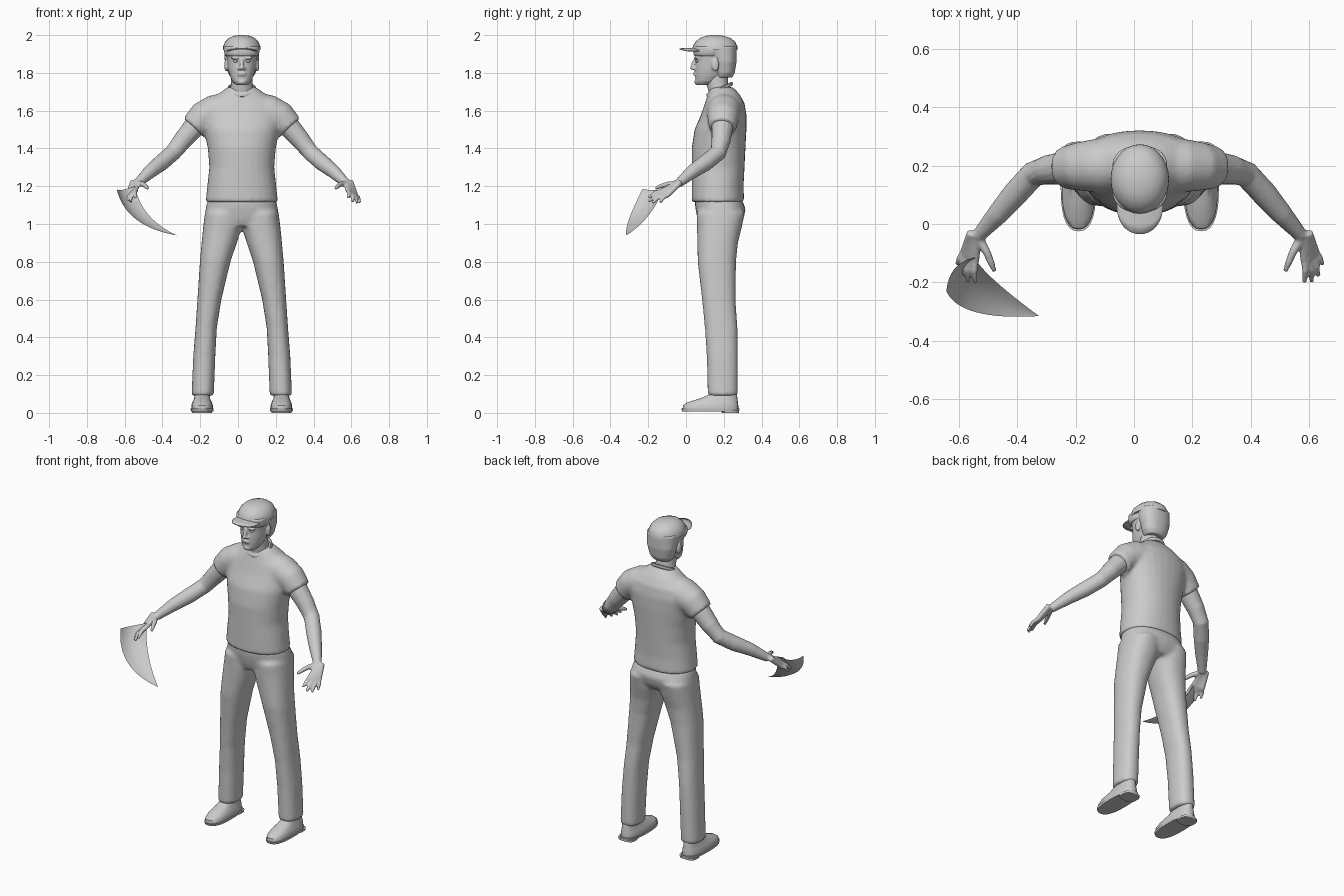
import bpy, bmesh, math
from mathutils import Vector, Matrix

cube = bpy.data.objects.get("Cube")
if cube:
    bpy.data.objects.remove(cube)

CENTRE = 0.02  # body midline

grey = bpy.data.materials.new("light grey")
grey.use_nodes = True
grey.diffuse_color = (0.6, 0.6, 0.6, 1)
grey.node_tree.nodes["Principled BSDF"].inputs["Base Color"].default_value = (0.6, 0.6, 0.6, 1)


def skin_rings(bm, rings, closed=False):
    """Bridge equal rings of points, capping the ends."""
    loops = [[bm.verts.new(p) for p in ring] for ring in rings]
    n = len(loops[0])
    pairs = list(zip(loops, loops[1:])) + ([(loops[-1], loops[0])] if closed else [])
    for a, b in pairs:
        for i in range(n):
            j = (i + 1) % n
            bm.faces.new((a[i], a[j], b[j], b[i]))
    if not closed:
        bm.faces.new(loops[0][::-1])
        bm.faces.new(loops[-1])


def loft(bm, sections, power=2.0, n=28):
    """Sections are (z, inner x, outer x, front y, back y)."""
    rings = []
    for z, x0, x1, y0, y1 in sections:
        ring = []
        for i in range(n):
            a = math.tau * i / n
            c, s = math.cos(a), math.sin(a)
            px = math.copysign(abs(c) ** (2 / power), c)
            py = math.copysign(abs(s) ** (2 / power), s)
            ring.append(((x0 + x1 + (x1 - x0) * px) / 2, (y0 + y1 + (y1 - y0) * py) / 2, z))
        rings.append(ring)
    skin_rings(bm, rings)


def tube(bm, path, n=14):
    """Path points are (x, y, z, radius)."""
    pts = [Vector(p[:3]) for p in path]
    rings = []
    for i, p in enumerate(pts):
        t = pts[min(i + 1, len(pts) - 1)] - pts[max(i - 1, 0)]
        q = t.to_track_quat('Z', 'Y')
        r = path[i][3]
        rings.append([p + q @ Vector((r * math.cos(math.tau * k / n), r * math.sin(math.tau * k / n), 0))
                      for k in range(n)])
    skin_rings(bm, rings)


def ball(bm, x, y, z, rx, ry, rz):
    m = Matrix.Translation((x, y, z)) @ Matrix.Diagonal((rx, ry, rz, 1))
    bmesh.ops.create_uvsphere(bm, u_segments=16, v_segments=10, radius=1, matrix=m)


def finish(name, bm, mirror=False, voxel=0, smooth=4):
    bmesh.ops.recalc_face_normals(bm, faces=bm.faces[:])
    me = bpy.data.meshes.new(name)
    bm.to_mesh(me)
    bm.free()
    me.materials.append(grey)
    ob = bpy.data.objects.new(name, me)
    ob.location.x = CENTRE
    bpy.context.collection.objects.link(ob)
    if mirror:
        ob.modifiers.new("mirror", 'MIRROR').use_mirror_merge = False
    if voxel:
        rm = ob.modifiers.new("blend", 'REMESH')
        rm.mode, rm.voxel_size, rm.use_smooth_shade = 'VOXEL', voxel, True
        sm = ob.modifiers.new("soften", 'SMOOTH')
        sm.factor, sm.iterations = 0.5, smooth
    bpy.ops.object.select_all(action='DESELECT')
    ob.select_set(True)
    bpy.context.view_layer.objects.active = ob
    bpy.ops.object.shade_smooth_by_angle(angle=math.radians(40))
    return ob


# Shirt: torso and both sleeves blended together
bm = bmesh.new()
loft(bm, [(z, -w, w, f, b) for z, w, f, b in [
    (1.115, .192, .03, .308), (1.2, .183, .03, .305), (1.3, .172, .03, .31), (1.4, .18, .03, .315),
    (1.5, .2, .045, .32), (1.58, .215, .08, .32), (1.64, .19, .1, .31), (1.685, .13, .115, .285),
    (1.725, .075, .13, .25)]], 2.2)
for s in (-1, 1):
    tube(bm, [(s * .09, .2, 1.6, .095), (s * .15, .2, 1.59, .092),
              (s * .205, .197, 1.565, .084), (s * .257, .193, 1.51, .073)], 20)
finish("shirt", bm, voxel=.011, smooth=6)

# Shirt collar
bm = bmesh.new()
rings = []
for i in range(32):
    a = math.tau * i / 32
    out = Vector((math.cos(a), math.sin(a), 0))
    base = Vector((.072 * out.x, .178 + .064 * out.y, 1.712 + .03 * out.y))
    rings.append([base + out * .006 * math.cos(k) + Vector((0, 0, .011 * math.sin(k)))
                  for k in [math.tau * j / 8 for j in range(8)]])
skin_rings(bm, rings, closed=True)
finish("collar", bm)

# Trousers: hips and both legs blended together
bm = bmesh.new()
loft(bm, [(.99, -.17, .17, .075, .28), (1.03, -.195, .195, .06, .305), (1.08, -.192, .192, .05, .317),
          (1.13, -.18, .18, .045, .295)], 2.3)
leg = [(.09, .148, .266, .115, .275), (.3, .14, .257, .11, .275), (.45, .132, .245, .1, .273),
       (.6, .108, .235, .085, .262), (.8, .06, .222, .062, .265), (.9, .026, .213, .06, .275),
       (.98, .0, .205, .058, .295), (1.06, .0, .195, .055, .312)]
for s in (-1, 1):
    loft(bm, [(z, s * a, s * b, f, k) for z, a, b, f, k in leg], 2.3)
finish("trousers", bm, voxel=.011, smooth=5)

# Shoes: upper, sole and heel
bm = bmesh.new()
loft(bm, [(.018, .153, .267, -.018, .277), (.04, .153, .267, -.016, .277), (.055, .158, .262, .005, .275),
          (.075, .167, .253, .07, .272), (.1, .172, .248, .13, .27), (.13, .175, .245, .14, .26)], 2.5)
finish("shoe_uppers", bm, mirror=True)
bm = bmesh.new()
loft(bm, [(.008, .151, .269, -.02, .281), (.022, .149, .271, -.025, .283)], 2.5)
loft(bm, [(0, .158, .262, .19, .28), (.012, .156, .264, .185, .281)], 3)
finish("shoe_soles", bm, mirror=True)

# Arms with hands
bm = bmesh.new()
tube(bm, [(.2, .197, 1.57, .06), (.255, .192, 1.51, .058), (.315, .185, 1.44, .051), (.365, .17, 1.378, .045),
          (.425, .105, 1.325, .044), (.485, .035, 1.278, .037), (.552, -.04, 1.215, .024)])
for x, y, z in [(.562, -.122, 1.178), (.577, -.122, 1.168), (.591, -.112, 1.159), (.603, -.098, 1.152)]:
    tube(bm, [(.5 * x + .274, -.03, 1.222, .017), (x, y, z, .0135)], 10)
fingers = [((.562, -.122, 1.178), (.563, -.2, 1.138)), ((.577, -.122, 1.168), (.588, -.196, 1.118)),
           ((.591, -.112, 1.159), (.611, -.178, 1.111)), ((.603, -.098, 1.152), (.624, -.138, 1.113))]
for knuckle, tip in fingers:
    mid = (Vector(knuckle) + Vector(tip)) / 2 + Vector((.004, 0, .008))
    tube(bm, [(*knuckle, .0125), (*mid, .0115), (*tip, .008)], 10)
tube(bm, [(.55, -.05, 1.215, .017), (.522, -.1, 1.21, .014), (.508, -.135, 1.2, .012), (.497, -.162, 1.188, .008)], 10)
finish("arms_and_hands", bm, mirror=True, voxel=.006, smooth=3)

# Neck
bm = bmesh.new()
loft(bm, [(1.64, -.075, .075, .125, .25), (1.7, -.062, .062, .12, .235), (1.75, -.056, .056, .105, .222),
          (1.82, -.056, .056, .1, .22)])
finish("neck", bm)

# Head with brow, nose, lips, chin and ears
bm = bmesh.new()
loft(bm, [(z, -w, w, f, b) for z, w, f, b in [
    (1.735, .03, .058, .13), (1.755, .05, .05, .17), (1.785, .063, .048, .2), (1.82, .072, .048, .225),
    (1.86, .078, .05, .24), (1.9, .083, .045, .25), (1.95, .083, .05, .25)]], 2.2)
tube(bm, [(0, .05, 1.872, .009), (0, .04, 1.85, .011), (0, .037, 1.826, .013)], 10)
ball(bm, 0, .034, 1.826, .012, .013, .01)
ball(bm, 0, .056, 1.752, .024, .012, .014)
for z in (1.79, 1.799):
    ball(bm, 0, .047, z, .023, .008, .005)
for s in (-1, 1):
    ball(bm, s * .013, .044, 1.822, .009, .011, .008)
    ball(bm, s * .034, .052, 1.88, .026, .011, .008)
    ball(bm, s * .082, .155, 1.84, .011, .02, .033)
finish("head", bm, voxel=.005, smooth=3)

# Eyes
bm = bmesh.new()
ball(bm, .032, .06, 1.862, .013, .011, .007)
finish("eyes", bm, mirror=True)

# Hair round the back, sides and fringe
bm = bmesh.new()
loft(bm, [(1.775, -.058, .058, .15, .245), (1.8, -.074, .074, .15, .258), (1.86, -.09, .09, .14, .268),
          (1.94, -.095, .095, .12, .268)], 2.3)
loft(bm, [(1.888, -.086, .086, .043, .2), (1.905, -.093, .093, .038, .2), (1.94, -.096, .096, .04, .2)], 2.3)
finish("hair", bm, voxel=.006, smooth=4)

# Cap crown
bm = bmesh.new()
loft(bm, [(1.92, -.1, .1, .034, .273), (1.94, -.099, .099, .036, .272), (1.965, -.088, .088, .05, .26),
          (1.985, -.068, .068, .075, .235), (1.996, -.042, .042, .105, .2), (2.0, -.015, .015, .14, .17)])
finish("cap_crown", bm)

# Cap peak: half-oval sheet drooping to the sides
bm = bmesh.new()
rows = []
for i in range(17):
    a = math.pi * i / 16
    x, reach = math.cos(a), math.sin(a) ** .8
    rows.append([bm.verts.new((.08 * x, .075 - (.11 * reach) * t, 1.934 - .014 * x * x - .004 * t))
                 for t in (0, .35, .7, 1)])
for a, b in zip(rows, rows[1:]):
    for j in range(3):
        bm.faces.new((a[j], a[j + 1], b[j + 1], b[j]))
bmesh.ops.remove_doubles(bm, verts=bm.verts[:], dist=.0005)
peak = finish("cap_peak", bm)
peak.modifiers.new("thickness", 'SOLIDIFY').thickness = .006


# Curved sheet held in the right hand, tapering to a point
def bend(a, m, b, t):
    """Curve from a to b passing through m halfway."""
    a, m, b = Vector(a), Vector(m), Vector(b)
    return a * (1 - t) * (1 - 2 * t) + m * 4 * t * (1 - t) + b * t * (2 * t - 1)


bm = bmesh.new()
tip = (-.345, -.315, .94)
rows = []
for i in range(17):
    t = i / 16
    inner = bend((-.565, -.115, 1.2), (-.495, -.195, 1.05), tip, t)
    outer = bend((-.662, -.23, 1.185), (-.56, -.302, 1.025), tip, t)
    dip = Vector((-.02, .02, -.012)) * (1 - t)
    rows.append([bm.verts.new(inner.lerp(outer, v) + dip * 4 * v * (1 - v)) for v in [k / 8 for k in range(9)]])
for a, b in zip(rows, rows[1:]):
    for j in range(8):
        bm.faces.new((a[j], a[j + 1], b[j + 1], b[j]))
bmesh.ops.remove_doubles(bm, verts=bm.verts[:], dist=.0005)
finish("held_sheet", bm)
